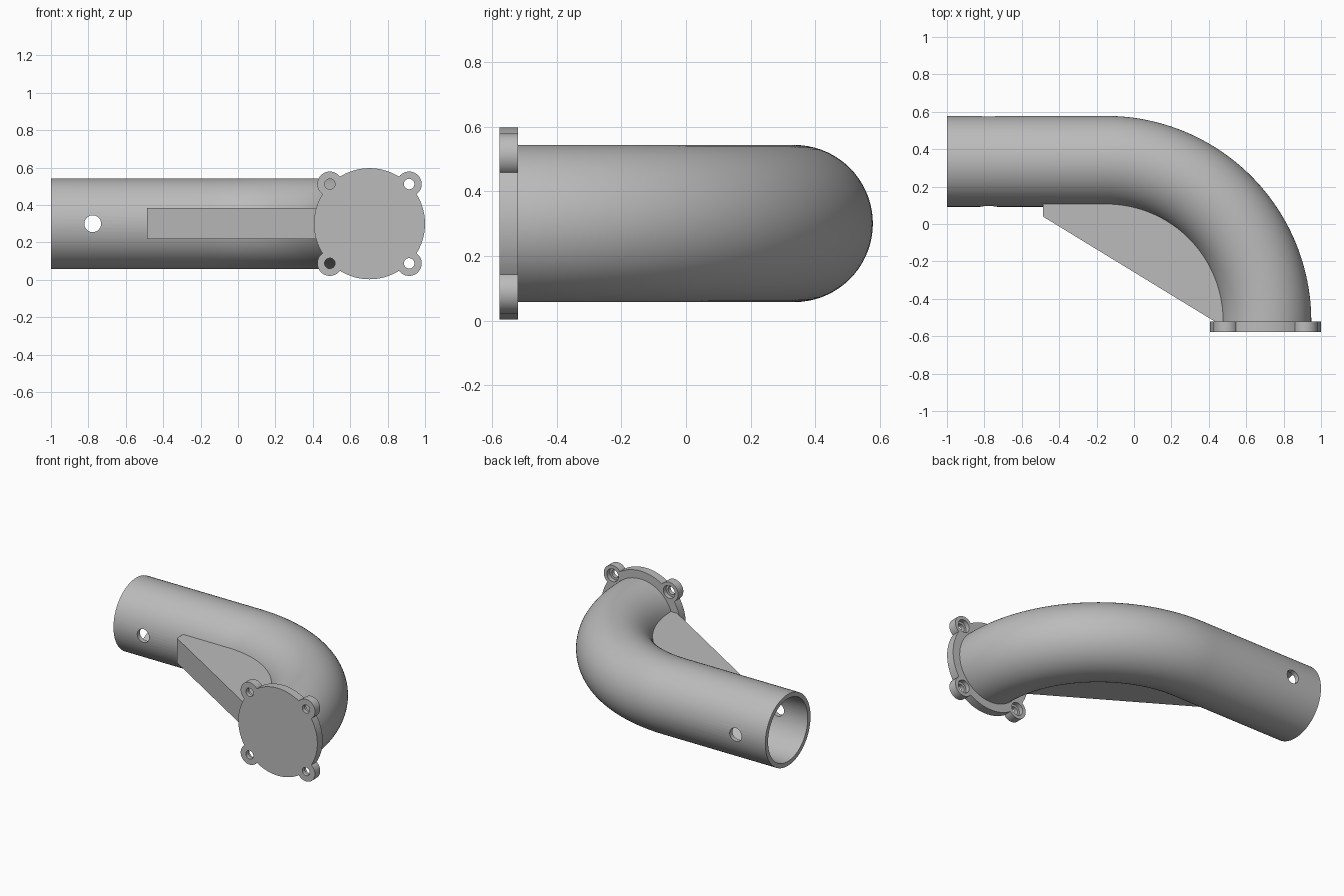
import bpy, bmesh, math
from mathutils import Vector, Matrix

default = bpy.data.objects.get("Cube")
if default:
    bpy.data.objects.remove(default, do_unlink=True)

AXIS_Z = 0.30                 # height of the pipe centreline
BEND = Vector((-0.15, -0.52))  # centre of the elbow
BEND_R = 0.855
OUTER, INNER = 0.243, 0.213
FLANGE_X = 0.703

grey = bpy.data.materials.new("grey_metal")
grey.use_nodes = True
COLOUR = (0.5, 0.5, 0.5, 1)
grey.diffuse_color = COLOUR
grey.node_tree.nodes["Principled BSDF"].inputs["Base Color"].default_value = COLOUR


def make_object(name, bm):
    bmesh.ops.recalc_face_normals(bm, faces=bm.faces)
    mesh = bpy.data.meshes.new(name)
    bm.to_mesh(mesh)
    bm.free()
    mesh.materials.append(grey)
    obj = bpy.data.objects.new(name, mesh)
    bpy.context.collection.objects.link(obj)
    return obj


def cylinder_y(name, x, z, radius, y0, y1, sides=48):
    """Cylinder running along y."""
    bm = bmesh.new()
    place = Matrix.Translation((x, (y0 + y1) / 2, z)) @ Matrix.Rotation(math.pi / 2, 4, "X")
    bmesh.ops.create_cone(bm, cap_ends=True, segments=sides, radius1=radius,
                          radius2=radius, depth=y1 - y0, matrix=place)
    return make_object(name, bm)


def combine(obj, tool, operation):
    mod = obj.modifiers.new("combine", "BOOLEAN")
    mod.operation, mod.solver, mod.object = operation, "EXACT", tool
    bpy.context.view_layer.objects.active = obj
    bpy.ops.object.modifier_apply(modifier=mod.name)
    bpy.data.objects.remove(tool, do_unlink=True)


def smooth(obj):
    bpy.ops.object.select_all(action="DESELECT")
    obj.select_set(True)
    bpy.context.view_layer.objects.active = obj
    bpy.ops.object.shade_smooth_by_angle(angle=math.radians(30))


def bend_point(radius, angle):
    return BEND + radius * Vector((math.sin(angle), math.cos(angle)))


# Pipe: outer skin swept along the path, inner skin swept back, closed on itself
SIDES, STEPS = 72, 48
stations = [(Vector((-1, BEND.y + BEND_R)), 0.0)]
for i in range(STEPS + 1):
    a = math.pi / 2 * i / STEPS
    stations.append((bend_point(BEND_R, a), a))

bm = bmesh.new()
rings = []
for radius, path in ((OUTER, stations), (INNER, stations[::-1])):
    for centre, a in path:
        ring = []
        for k in range(SIDES):
            t = math.tau * k / SIDES
            p = centre + radius * math.cos(t) * Vector((math.sin(a), math.cos(a)))
            ring.append(bm.verts.new((p.x, p.y, AXIS_Z + radius * math.sin(t))))
        rings.append(ring)
for i, ring in enumerate(rings):
    following = rings[(i + 1) % len(rings)]
    for k in range(SIDES):
        n = (k + 1) % SIDES
        bm.faces.new((ring[k], ring[n], following[n], following[k]))
pipe = make_object("elbow_pipe", bm)

# Cross hole through both walls near the open end
combine(pipe, cylinder_y("cross_hole", -0.777, AXIS_Z, 0.045, -0.1, 0.8), "DIFFERENCE")
smooth(pipe)

# Flange: solid disc with four drilled and counterbored ears
flange = cylinder_y("end_flange", FLANGE_X, AXIS_Z, 0.297, -0.577, -0.52, 96)
ears = [(FLANGE_X + sx * 0.212, AXIS_Z + sz * 0.212) for sx in (-1, 1) for sz in (-1, 1)]
for x, z in ears:
    combine(flange, cylinder_y("ear", x, z, 0.067, -0.577, -0.52), "UNION")
for x, z in ears:
    combine(flange, cylinder_y("bolt_hole", x, z, 0.028, -0.7, -0.4), "DIFFERENCE")
    combine(flange, cylinder_y("counterbore", x, z, 0.043, -0.55, -0.4), "DIFFERENCE")
smooth(flange)

# Gusset: flat web filling the inside of the bend, its curved edge sunk in the pipe wall
WEB_R, HALF = 0.635, 0.083
outline = [Vector((0.43, -0.52)), Vector((-0.487, 0.04)), Vector((-0.487, BEND.y + WEB_R))]
outline += [bend_point(WEB_R, math.pi / 2 * i / 32) for i in range(33)]
bm = bmesh.new()
base = bm.faces.new([bm.verts.new((p.x, p.y, AXIS_Z - HALF)) for p in outline])
lifted = bmesh.ops.extrude_face_region(bm, geom=[base])["geom"]
bmesh.ops.translate(bm, vec=(0, 0, 2 * HALF),
                    verts=[v for v in lifted if isinstance(v, bmesh.types.BMVert)])
smooth(make_object("gusset", bm))
